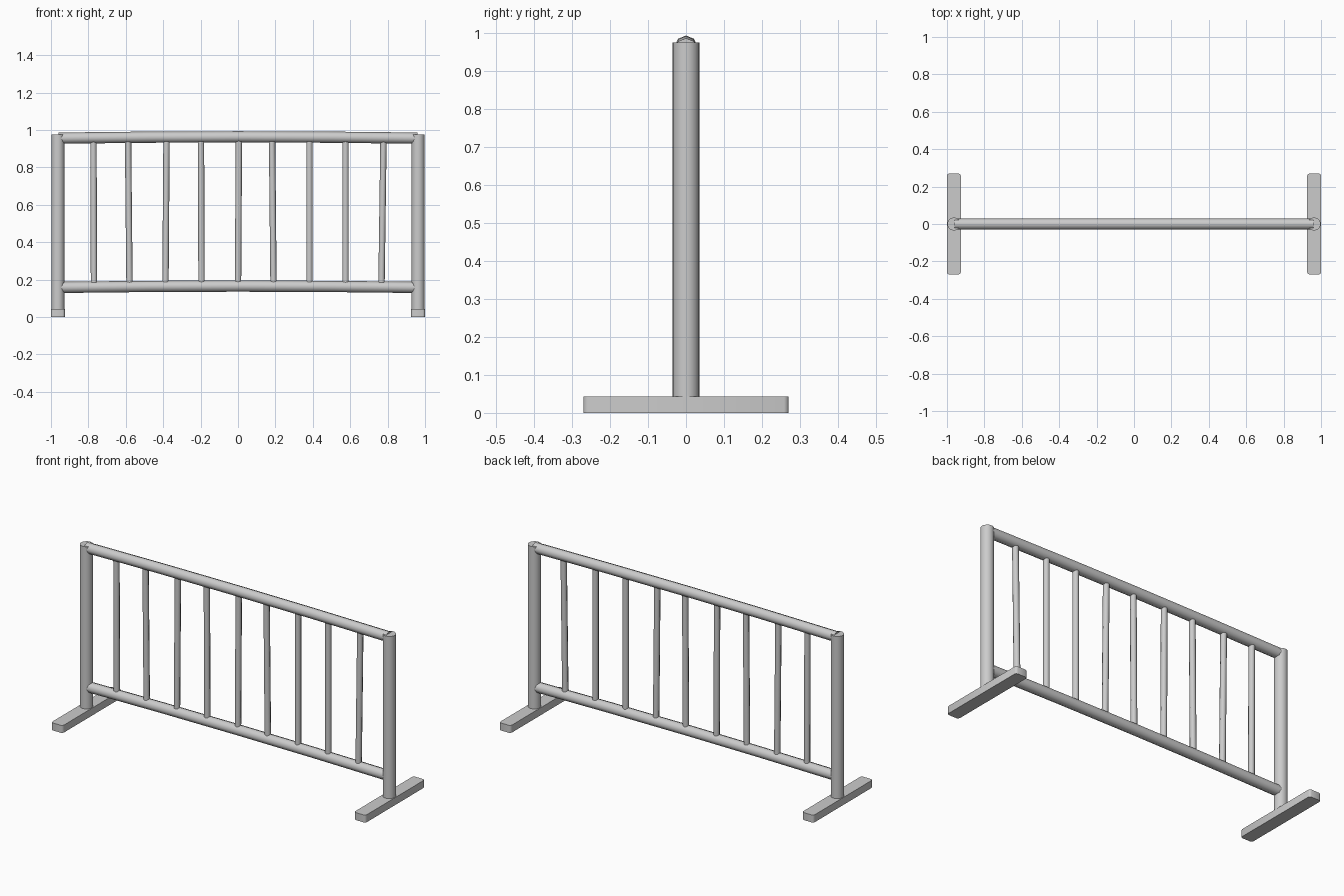
import bpy, bmesh
from math import pi
from mathutils import Vector

cube = bpy.data.objects.get("Cube")
if cube:
    bpy.data.objects.remove(cube, do_unlink=True)

steel = bpy.data.materials.new("galvanised_steel")
steel.use_nodes = True
GREY = (0.6, 0.6, 0.6, 1)
steel.diffuse_color = GREY
steel.node_tree.nodes["Principled BSDF"].inputs["Base Color"].default_value = GREY


def finish(name, bm, angle):
    """Turn a bmesh into a smooth-shaded steel object."""
    bmesh.ops.recalc_face_normals(bm, faces=bm.faces)
    mesh = bpy.data.meshes.new(name)
    bm.to_mesh(mesh)
    bm.free()
    mesh.materials.append(steel)
    obj = bpy.data.objects.new(name, mesh)
    bpy.context.collection.objects.link(obj)
    bpy.ops.object.select_all(action='DESELECT')
    obj.select_set(True)
    bpy.context.view_layer.objects.active = obj
    bpy.ops.object.shade_smooth_by_angle(angle=angle)
    return obj


def tube(name, points, radius, sides):
    """Capped tube through points lying in the xz plane."""
    bm = bmesh.new()
    points = [Vector(p) for p in points]
    axis = (points[-1] - points[0]).normalized()
    side = Vector((0, 1, 0))
    up = axis.cross(side)
    circle = bmesh.ops.create_circle(bm, segments=sides, radius=radius)["verts"]
    offsets = [side * v.co.x + up * v.co.y for v in circle]
    bmesh.ops.delete(bm, geom=circle, context='VERTS')
    rings = [[bm.verts.new(p + o) for o in offsets] for p in points]
    for a, b in zip(rings, rings[1:]):
        for i in range(sides):
            j = (i + 1) % sides
            bm.faces.new((a[i], a[j], b[j], b[i]))
    bm.faces.new(rings[0])
    bm.faces.new(rings[-1])
    return finish(name, bm, pi / 3)


def foot(name, x):
    """Flat bar with clipped upright corners."""
    bm = bmesh.new()
    bmesh.ops.create_cube(bm, size=1)
    bmesh.ops.scale(bm, vec=(0.074, 0.54, 0.043), verts=bm.verts)
    bmesh.ops.translate(bm, vec=(x, 0, 0.0215), verts=bm.verts)
    upright = [e for e in bm.edges
               if abs(e.verts[0].co.z - e.verts[1].co.z) > 0.01]
    bmesh.ops.bevel(bm, geom=upright, offset=0.012, segments=2,
                    profile=0.5, affect='EDGES')
    return finish(name, bm, pi / 3)


# Feet and end posts
for label, s in (("left", 1), ("right", -1)):
    foot(label + "_foot", s * 0.963)
    tube(label + "_post", [(s * 0.963, 0, 0.03), (s * 0.963, 0, 0.975)], 0.035, 16)

# Horizontal rails, bowed slightly upward
for name, z, half in (("top_rail", 0.956, 0.96), ("bottom_rail", 0.158, 0.955)):
    path = [(half * t, 0, z + 0.007 * (1 - t * t)) for t in (-1, -0.5, 0, 0.5, 1)]
    tube(name, path, 0.03, 8)

# Slightly crooked upright bars: centre at the bottom, lean at the top
bars = [(-0.77, -0.003), (-0.58, -0.008), (-0.388, 0.006), (-0.195, -0.003),
        (0, 0.005), (0.19, -0.008), (0.382, 0), (0.575, 0), (0.767, 0.011)]
for i, (x, lean) in enumerate(bars, 1):
    tube(f"bar_{i}", [(x, 0, 0.16), (x + lean, 0, 0.96)], 0.017, 8)
